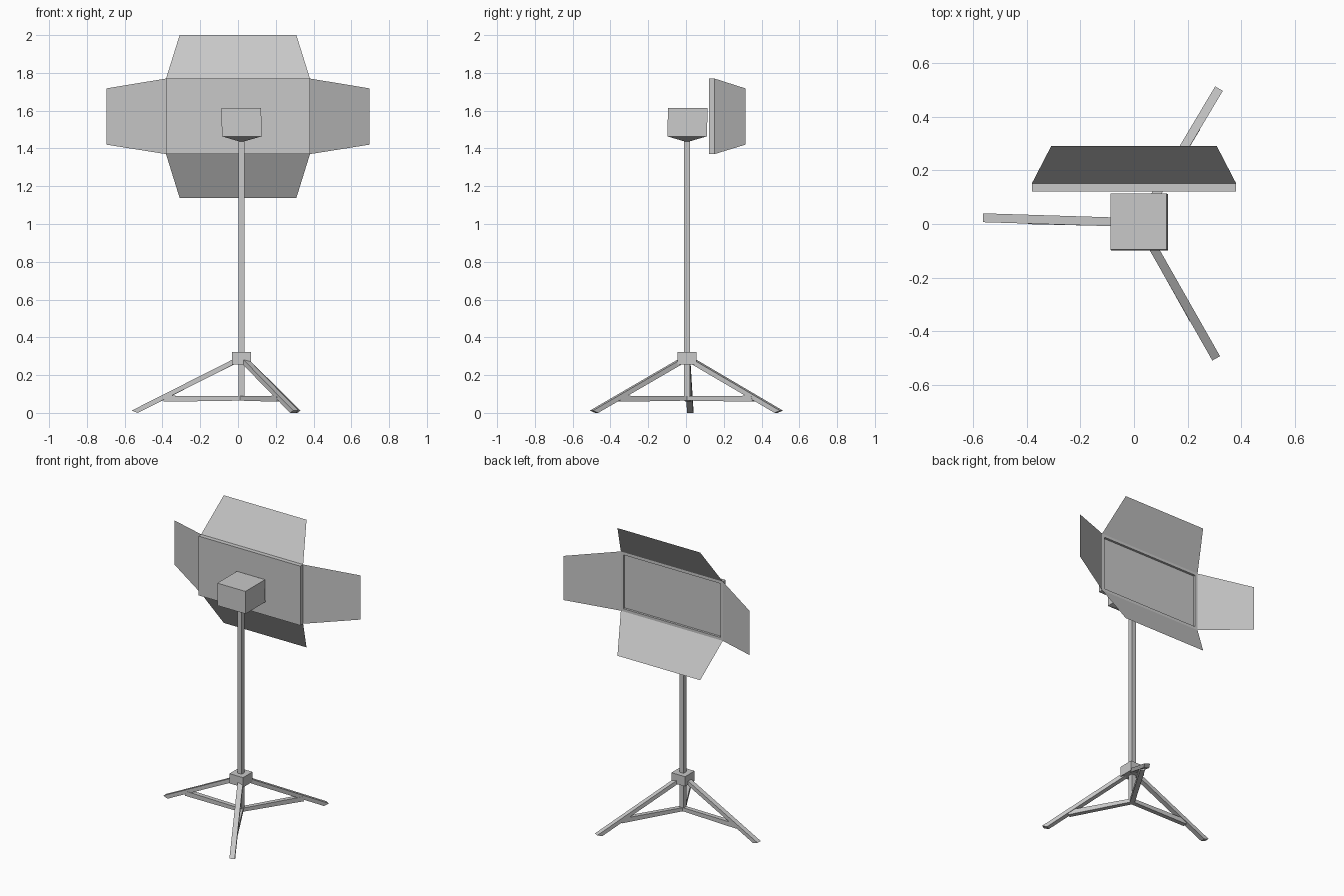
import bpy, bmesh, math
from mathutils import Matrix

if "Cube" in bpy.data.objects:
    bpy.data.objects.remove(bpy.data.objects["Cube"])

grey = bpy.data.materials.new("grey metal")
grey.diffuse_color = (0.58, 0.58, 0.58, 1)
grey.use_nodes = True
grey.node_tree.nodes["Principled BSDF"].inputs["Base Color"].default_value = grey.diffuse_color
CX, CY = 0.019, 0.005          # axis of the stand


def finish(name, bm, closed=True):
    if closed:
        bmesh.ops.recalc_face_normals(bm, faces=bm.faces)
    me = bpy.data.meshes.new(name)
    bm.to_mesh(me)
    bm.free()
    me.materials.append(grey)
    ob = bpy.data.objects.new(name, me)
    bpy.context.collection.objects.link(ob)
    return ob


def loft(name, rings):
    """Closed solid through rings of equal point count."""
    bm = bmesh.new()
    loops = [[bm.verts.new(p) for p in r] for r in rings]
    n = len(loops[0])
    for a, b in zip(loops, loops[1:]):
        for i in range(n):
            bm.faces.new((a[i], a[(i + 1) % n], b[(i + 1) % n], b[i]))
    bm.faces.new(loops[0][::-1])
    bm.faces.new(loops[-1])
    return finish(name, bm)


def square(x0, x1, y0, y1, z):
    return [(x0, y0, z), (x1, y0, z), (x1, y1, z), (x0, y1, z)]


def around(h, z):
    return square(CX - h, CX + h, CY - h, CY + h, z)


def beam(name, angle, profile, width):
    """Extrude a radius/height profile sideways and turn it about the stand."""
    ob = loft(name, [[(r, s * width / 2, z) for r, z in profile] for s in (-1, 1)])
    ob.data.transform(Matrix.Translation((CX, CY, 0)) @ Matrix.Rotation(math.radians(angle), 4, 'Z'))


# stand: pole and hub
loft("pole", [around(0.016, 0.065), around(0.016, 1.445)])
loft("hub", [around(0.051, 0.257), around(0.051, 0.323)])

# tripod legs with horizontal braces
for i, a in enumerate((178.2, 299.6, 59.2), 1):
    beam(f"leg_{i}", a, [(0.03, 0.291), (0.03, 0.262), (0.55, 0.0), (0.582, 0.012)], 0.033)
    beam(f"brace_{i}", a + (0.5 if i == 1 else -0.4),
         [(0.0, 0.089), (0.0, 0.065), (0.415, 0.059), (0.405, 0.091)], 0.03)

# lamp housing with tapered underside
loft("housing", [around(0.016, 1.438),
                 square(-0.085, 0.126, -0.099, 0.111, 1.464),
                 square(-0.088, 0.122, -0.095, 0.114, 1.613)])

# lamp panel, recessed on the back
X, Z0, Z1, Y0, Y1 = 0.381, 1.37, 1.77, 0.121, 0.151
panel = loft("lamp_panel", [square(-X, X, Y0, Y1, Z0), square(-X, X, Y0, Y1, Z1)])
bm = bmesh.new()
bm.from_mesh(panel.data)
back = max(bm.faces, key=lambda f: f.calc_center_median().y)
bmesh.ops.inset_region(bm, faces=[back], thickness=0.026)
inner = bmesh.ops.extrude_face_region(bm, geom=[back])
bmesh.ops.translate(bm, vec=(0, -0.015, 0),
                    verts=[v for v in inner["geom"] if isinstance(v, bmesh.types.BMVert)])
if back.is_valid:
    bmesh.ops.delete(bm, geom=[back], context='FACES_ONLY')
bm.to_mesh(panel.data)
bm.free()


# thin barn door flaps hinged on the panel's back edges
def flap(name, pts):
    bm = bmesh.new()
    bm.faces.new([bm.verts.new(p) for p in pts])
    finish(name, bm, False)


for side, s in (("right", 1), ("left", -1)):
    flap(f"{side}_flap", [(s * X, Y1, Z0), (s * X, Y1, Z1),
                          (s * 0.695, 0.314, 1.718), (s * 0.695, 0.314, 1.42)][::s])
for side, z, tip, s in (("top", Z1, 2.0, 1), ("bottom", Z0, 1.138, -1)):
    flap(f"{side}_flap", [(-X, Y1, z), (X, Y1, z), (0.309, 0.29, tip), (-0.309, 0.29, tip)][::s])
